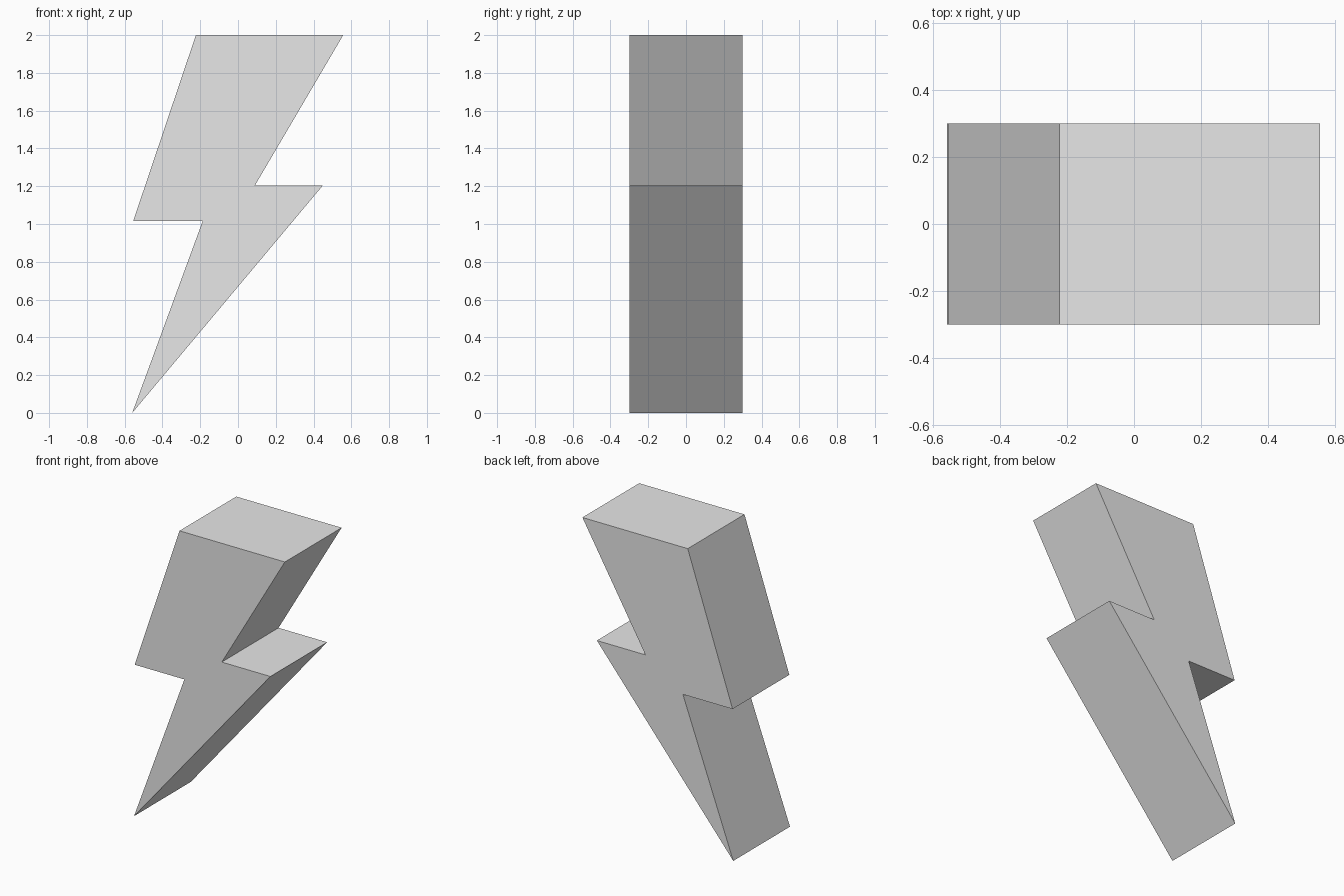
import bpy
import bmesh
from mathutils import Vector

cube = bpy.data.objects.get("Cube")
if cube:
    bpy.data.objects.remove(cube, do_unlink=True)

HALF_DEPTH = 0.3

# Plain light grey
grey = bpy.data.materials.new("light_grey")
grey.use_nodes = True
colour = (0.8, 0.8, 0.8, 1.0)
grey.diffuse_color = colour
grey.node_tree.nodes["Principled BSDF"].inputs["Base Color"].default_value = colour

# Zigzag outline in x and z, counter-clockwise from the bottom tip
outline = [(-0.56, 0.0), (0.45, 1.205), (0.09, 1.205), (0.557, 2.0),
           (-0.223, 2.0), (-0.555, 1.015), (-0.187, 1.015)]

# Lightning bolt: the outline extruded from front to back
bm = bmesh.new()
front = bm.faces.new([bm.verts.new((x, -HALF_DEPTH, z)) for x, z in outline])
extruded = bmesh.ops.extrude_face_region(bm, geom=[front], use_keep_orig=True)
back_verts = [v for v in extruded["geom"] if isinstance(v, bmesh.types.BMVert)]
bmesh.ops.translate(bm, verts=back_verts, vec=Vector((0, 2 * HALF_DEPTH, 0)))
bmesh.ops.recalc_face_normals(bm, faces=bm.faces)

mesh = bpy.data.meshes.new("lightning_bolt")
bm.to_mesh(mesh)
bm.free()
mesh.materials.append(grey)
bolt = bpy.data.objects.new("lightning_bolt", mesh)
bpy.context.collection.objects.link(bolt)
